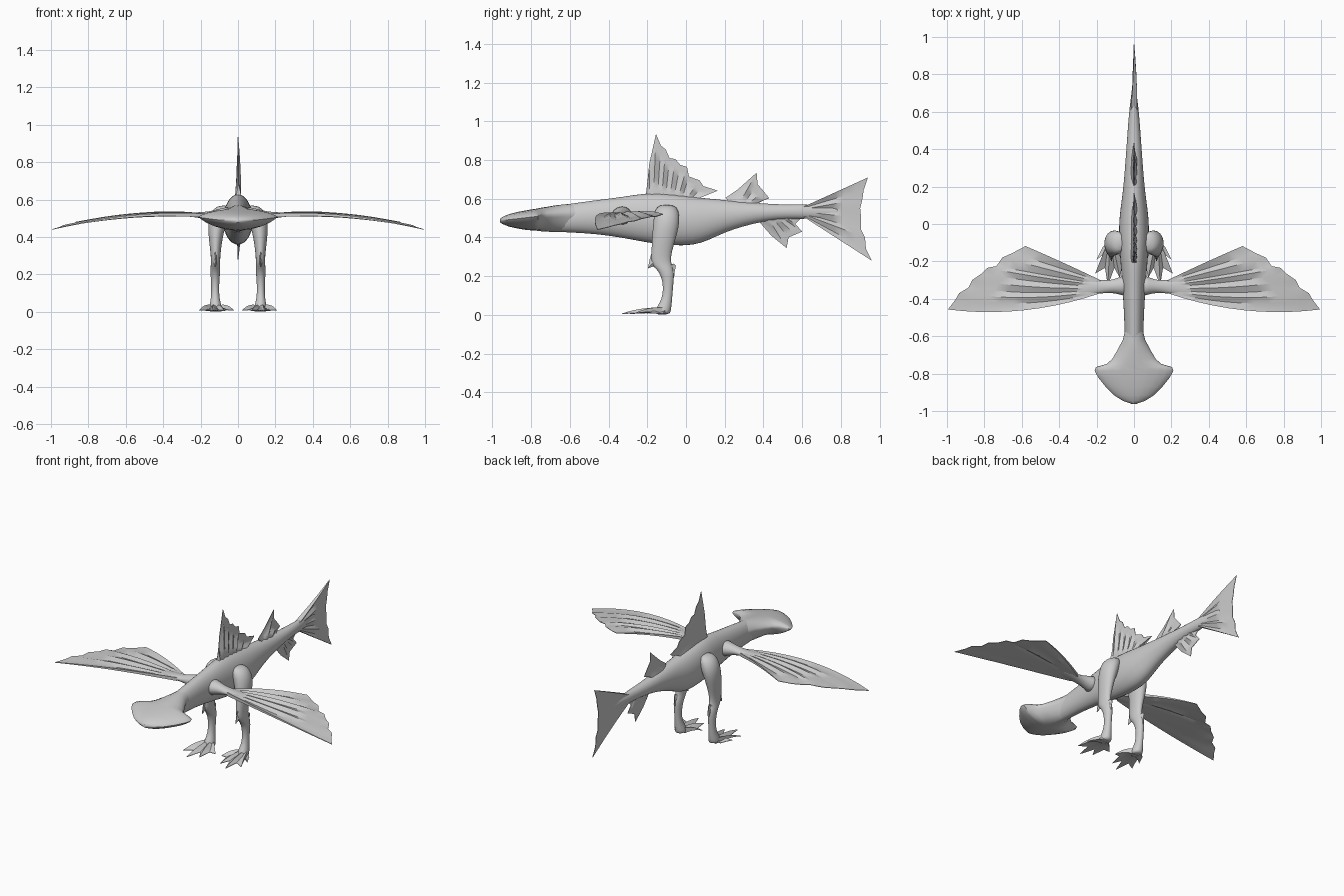
import bpy, bmesh, math
from mathutils import Vector

grey = bpy.data.materials.new("stone grey")
grey.diffuse_color = (0.6, 0.6, 0.6, 1)


def finish(name, bm, mirror=False, subsurf=0, angle=40):
    bmesh.ops.recalc_face_normals(bm, faces=bm.faces)
    me = bpy.data.meshes.new(name)
    bm.to_mesh(me)
    bm.free()
    ob = bpy.data.objects.new(name, me)
    bpy.context.collection.objects.link(ob)
    me.materials.append(grey)
    bpy.ops.object.select_all(action='DESELECT')
    ob.select_set(True)
    bpy.context.view_layer.objects.active = ob
    bpy.ops.object.shade_smooth_by_angle(angle=math.radians(angle))
    if mirror:
        m = ob.modifiers.new("mirror", 'MIRROR')
        m.use_mirror_merge = False
    if subsurf:
        s = ob.modifiers.new("smooth", 'SUBSURF')
        s.levels = s.render_levels = subsurf
    return ob


def skin(bm, rings):
    """Join closed rings of points into a capped tube."""
    rows = [[bm.verts.new(p) for p in r] for r in rings]
    n = len(rows[0])
    for a, b in zip(rows, rows[1:]):
        for i in range(n):
            bm.faces.new((a[i], a[(i + 1) % n], b[(i + 1) % n], b[i]))
    bm.faces.new(rows[0])
    bm.faces.new(rows[-1])


def loft(name, sections, u, v, n=16, **kw):
    """Tube of ellipses: each section is (centre, radius along u, radius along v)."""
    u, v = Vector(u), Vector(v)
    bm = bmesh.new()
    skin(bm, [[Vector(c) + u * ru * math.cos(k * math.tau / n) + v * rv * math.sin(k * math.tau / n)
               for k in range(n)] for c, ru, rv in sections])
    return finish(name, bm, subsurf=1, angle=60, **kw)


def membrane(name, root, edge, normal, thick=0.012, bow=lambda s: (0, 0, 0), steps=6, **kw):
    """Ribbed fin: rays run from the root line (two ends) to the edge points, even rays are ribs."""
    normal = Vector(normal)
    r0, r1 = Vector(root[0]), Vector(root[1])
    n = len(edge)
    bm = bmesh.new()
    sheets = ([], [])
    for j, e in enumerate(edge):
        s = j / (n - 1)
        a, e = r0.lerp(r1, s), Vector(e)
        mid = (a + e) / 2 + Vector(bow(s))
        for side, sheet in zip((1, -1), sheets):
            ray = []
            for i in range(steps + 1):
                t = i / steps
                p = a * (1 - t) ** 2 + mid * 2 * t * (1 - t) + e * t * t
                rib = 1 if j % 2 == 0 else 1 - 0.7 * min(1, t * 2)
                h = 0.0015 + thick * (1 - t) * rib
                fold = 0.004 * math.sin(math.pi * t) * (1 if j % 2 == 0 else -1)
                ray.append(bm.verts.new(p + normal * (side * h + fold)))
            sheet.append(ray)
    top, bot = sheets
    for sh in sheets:
        for j in range(n - 1):
            for i in range(steps):
                bm.faces.new((sh[j][i], sh[j + 1][i], sh[j + 1][i + 1], sh[j][i + 1]))
    for j in range(n - 1):
        for i in (0, steps):
            bm.faces.new((top[j][i], top[j + 1][i], bot[j + 1][i], bot[j][i]))
    for i in range(steps):
        for j in (0, n - 1):
            bm.faces.new((top[j][i], top[j][i + 1], bot[j][i + 1], bot[j][i]))
    return finish(name, bm, **kw)


# body, neck and tail stem: (y, half width, top z, bottom z)
body = [(-0.86, .03, .53, .455), (-0.75, .045, .555, .43), (-0.6, .05, .575, .425), (-0.45, .056, .597, .415),
        (-0.32, .064, .612, .395), (-0.2, .074, .635, .37), (-0.08, .084, .628, .355), (0.04, .08, .612, .355),
        (0.12, .068, .603, .385), (0.2, .058, .595, .425), (0.3, .049, .585, .458), (0.4, .042, .576, .482),
        (0.52, .033, .57, .495), (0.62, .025, .572, .495), (0.7, .013, .565, .50), (0.8, .004, .55, .50)]
loft("body", [((0, y, (t + b) / 2), w, (t - b) / 2) for y, w, t, b in body], (1, 0, 0), (0, 0, 1))

# broad hammer head: (y, half width, edge z, top z, bottom z)
head = [(-.962, .012, .487, .495, .478), (-.945, .06, .489, .508, .468), (-.915, .108, .492, .52, .456),
        (-.87, .152, .497, .532, .446), (-.82, .192, .503, .541, .438), (-.785, .21, .507, .547, .436),
        (-.765, .204, .509, .55, .434), (-.748, .145, .513, .554, .432), (-.72, .115, .516, .558, .43),
        (-.68, .092, .518, .565, .428), (-.62, .06, .52, .572, .428), (-.56, .045, .52, .575, .44)]
bm = bmesh.new()
rings = []
for y, w, ze, zt, zb in head:
    ring = []
    for k in range(20):
        c, s = math.cos(k * math.tau / 20), math.sin(k * math.tau / 20)
        z = ze + (zt - ze) * s ** 1.3 if s >= 0 else ze - (ze - zb) * abs(s) ** 1.6
        ring.append((w * c, y, z))
    rings.append(ring)
skin(bm, rings)
finish("head", bm, angle=50)

# wing arms
loft("wing_arm", [((.03, -.33, .51), .07, .06), ((.08, -.33, .515), .045, .042), ((.13, -.335, .516), .034, .027),
                  ((.18, -.335, .516), .037, .018), ((.25, -.34, .519), .045, .012), ((.32, -.35, .523), .03, .005)],
     (0, 1, 0), (0, 0, 1), n=12, mirror=True)

# wing membranes, leading tip to trailing tip
wing_edge = [(.995, -.457, .44), (.955, -.405, .452), (.935, -.37, .462), (.885, -.34, .468), (.865, -.30, .48),
             (.815, -.265, .485), (.785, -.235, .495), (.735, -.225, .497), (.705, -.18, .507), (.65, -.155, .508),
             (.58, -.118, .52)]
membrane("wing", [(.18, -.37, .515), (.18, -.30, .515)], wing_edge, (0, 0, 1), thick=.009, steps=10,
         bow=lambda s: (0, -.095 * (1 - s) ** 2 + .005 * s, .055 - .035 * s), mirror=True, angle=30)

# upright fins in the middle plane, given as (y, z)
fins = {
    "back_fin": ([(-.21, .60), (.06, .59)],
                 [(-.20, .68), (-.19, .78), (-.155, .935), (-.13, .875), (-.105, .855), (-.085, .81), (-.055, .805),
                  (-.03, .775), (.005, .765), (.015, .715), (.07, .695), (.09, .665), (.165, .642), (.10, .625)]),
    "rear_back_fin": ([(.23, .575), (.36, .565)],
                      [(.205, .605), (.27, .65), (.365, .735), (.37, .675), (.40, .64), (.43, .603), (.38, .585)]),
    "belly_fin": ([(.38, .50), (.53, .51)],
                  [(.375, .485), (.44, .41), (.52, .345), (.53, .40), (.565, .415), (.60, .43), (.565, .47),
                   (.59, .495)]),
    "tail_fin": ([(.61, .56), (.61, .505)],
                 [(.94, .71), (.918, .645), (.912, .60), (.90, .55), (.905, .50), (.905, .44), (.925, .40),
                  (.93, .34), (.96, .28)]),
}
for name, (root, edge) in fins.items():
    membrane(name, [(0, *p) for p in root], [(0, *p) for p in edge], (1, 0, 0), thick=.016, angle=30)

# legs: (z, x, y, half width, half depth)
leg = [(.57, .075, -.10, .03, .04), (.54, .09, -.10, .055, .065), (.48, .11, -.10, .052, .07),
       (.42, .118, -.11, .042, .066), (.36, .12, -.12, .033, .058), (.30, .12, -.13, .026, .052),
       (.26, .12, -.127, .025, .052), (.235, .121, -.108, .027, .044), (.20, .122, -.094, .026, .034),
       (.14, .122, -.092, .021, .025), (.08, .122, -.098, .022, .027), (.045, .121, -.112, .03, .038),
       (.015, .12, -.12, .036, .042), (.003, .12, -.12, .03, .035)]
loft("leg", [((x, y, z), w, d) for z, x, y, w, d in leg], (1, 0, 0), (0, 1, 0), n=14, mirror=True)

# fin spurs at the knee and heel
membrane("knee_spur", [(.12, -.155, .34), (.12, -.15, .245)],
         [(.12, -.175, .33), (.12, -.187, .29), (.12, -.197, .24), (.12, -.17, .25), (.12, -.15, .235)],
         (1, 0, 0), thick=.012, steps=3, mirror=True)
membrane("shin_spur", [(.122, -.08, .26), (.122, -.08, .19)],
         [(.122, -.065, .265), (.122, -.052, .255), (.122, -.058, .225), (.122, -.062, .19)],
         (1, 0, 0), thick=.012, steps=3, mirror=True)

# webbed feet with four pointed toes
toes = [(.022, -.20, .008), (.06, -.205, .01), (.075, -.29, .006), (.105, -.235, .01), (.14, -.33, .006),
        (.155, -.235, .01), (.208, -.265, .008)]
membrane("foot", [(.09, -.12, .02), (.15, -.12, .02)], toes, (0, 0, 1), thick=.016,
         bow=lambda s: (0, 0, .012), mirror=True, angle=30)
membrane("outer_toe", [(.13, -.14, .015), (.14, -.10, .015)],
         [(.20, -.19, .008), (.18, -.15, .008), (.165, -.12, .006)], (0, 0, 1), thick=.012, steps=3, mirror=True)
